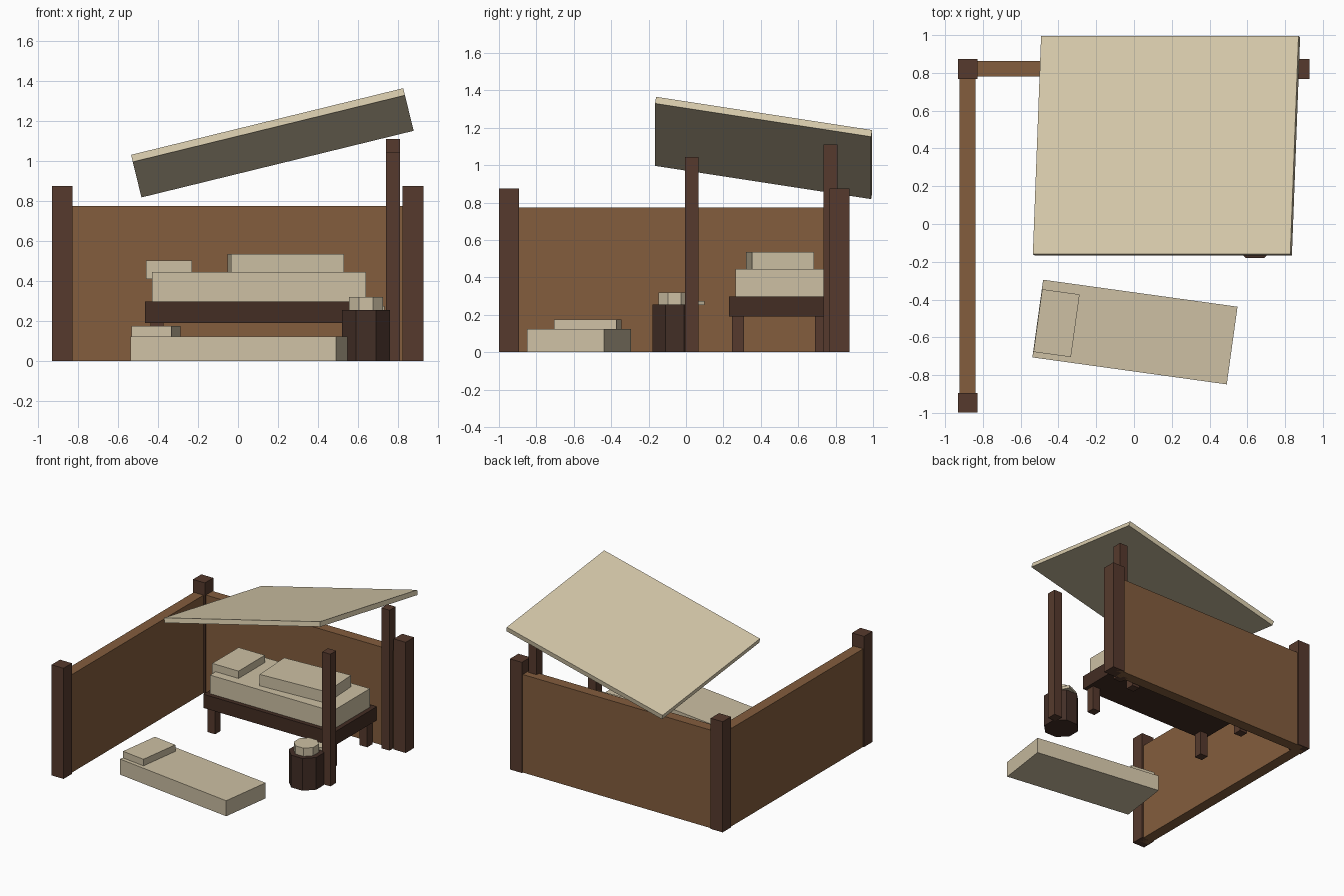
import bpy, math

if "Cube" in bpy.data.objects:
    bpy.data.objects.remove(bpy.data.objects["Cube"])


def material(name, rgb):
    """Flat colour given as sRGB 0-255, stored linear."""
    m = bpy.data.materials.new(name)
    lin = [((c / 255 + 0.055) / 1.055) ** 2.4 for c in rgb]
    m.diffuse_color = (*lin, 1)
    m.use_nodes = True
    m.node_tree.nodes["Principled BSDF"].inputs["Base Color"].default_value = m.diffuse_color
    return m


PLANK = material("plank_brown", (131, 93, 61))
POST = material("post_brown", (86, 58, 45))
FRAME = material("dark_wood", (67, 45, 35))
STUMP = material("stump_brown", (66, 46, 38))
CANVAS = material("canvas_cream", (217, 204, 173))
LINEN = material("linen_beige", (205, 192, 164))


def box(name, center, size, mat, rot=(0, 0, 0)):
    bpy.ops.mesh.primitive_cube_add(size=1, location=center,
                                    rotation=[math.radians(a) for a in rot])
    o = bpy.context.object
    o.name = name
    o.scale = size
    o.data.materials.append(mat)
    return o


def span(name, x, y, z, mat):
    """Axis-aligned box from min/max pairs."""
    return box(name, [(a + b) / 2 for a, b in (x, y, z)],
               [b - a for a, b in (x, y, z)], mat)


def octagon(name, x, y, z0, z1, apothem, mat):
    """Eight-sided prism with a flat side to the front."""
    bpy.ops.mesh.primitive_cylinder_add(
        vertices=8, radius=apothem / math.cos(math.pi / 8), depth=z1 - z0,
        location=(x, y, (z0 + z1) / 2), rotation=(0, 0, math.pi / 8))
    o = bpy.context.object
    o.name = name
    o.data.materials.append(mat)
    return o


# Walls and corner posts
span("left_wall", (-0.925, -0.84), (-0.945, 0.82), (0, 0.775), PLANK)
span("back_wall", (-0.88, 0.88), (0.78, 0.863), (0, 0.775), PLANK)
for name, x, y in (("front_left", -0.88, -0.946), ("back_left", -0.88, 0.821),
                   ("back_right", 0.877, 0.821)):
    box(name + "_corner_post", (x, y, 0.4375), (0.105, 0.105, 0.875), POST)

# Sloping canopy and its two poles
box("canopy", (0.172, 0.415, 1.092), (1.403, 1.17, 0.037), CANVAS, (-9, -13.75, 0))
span("front_pole", (0.74, 0.812), (-0.005, 0.068), (0, 1.045), POST)
span("back_pole", (0.74, 0.812), (0.735, 0.81), (0, 1.11), POST)

# Raised bed
span("bed_frame", (-0.465, 0.675), (0.23, 0.77), (0.19, 0.298), FRAME)
for i, x in enumerate((-0.405, 0.615)):
    for j, y in enumerate((0.278, 0.722)):
        box(f"bed_leg_{i}{j}", (x, y, 0.1), (0.066, 0.066, 0.2), POST)
span("bed_mattress", (-0.43, 0.64), (0.265, 0.735), (0.298, 0.445), LINEN)
span("bed_pillow", (-0.46, -0.23), (0.335, 0.665), (0.41, 0.503), LINEN)
box("bed_blanket", (0.238, 0.503, 0.487), (0.565, 0.333, 0.096), LINEN, (0, 0, 3.3))

# Floor mat with pillow
box("floor_mat", (0.005, -0.572, 0.0615), (1.039, 0.415, 0.123), LINEN, (0, 0, -7.9))
box("floor_pillow", (-0.41, -0.525, 0.146), (0.2, 0.335, 0.058), LINEN, (0, 0, -7.9))

# Stump table with bowl and folded cloth
octagon("stump_table", 0.641, -0.06, 0, 0.255, 0.12, STUMP)
octagon("bowl", 0.641, -0.062, 0.25, 0.32, 0.085, LINEN)
box("folded_cloth", (0.655, 0.03, 0.264), (0.13, 0.09, 0.022), LINEN, (0, 0, 25))
